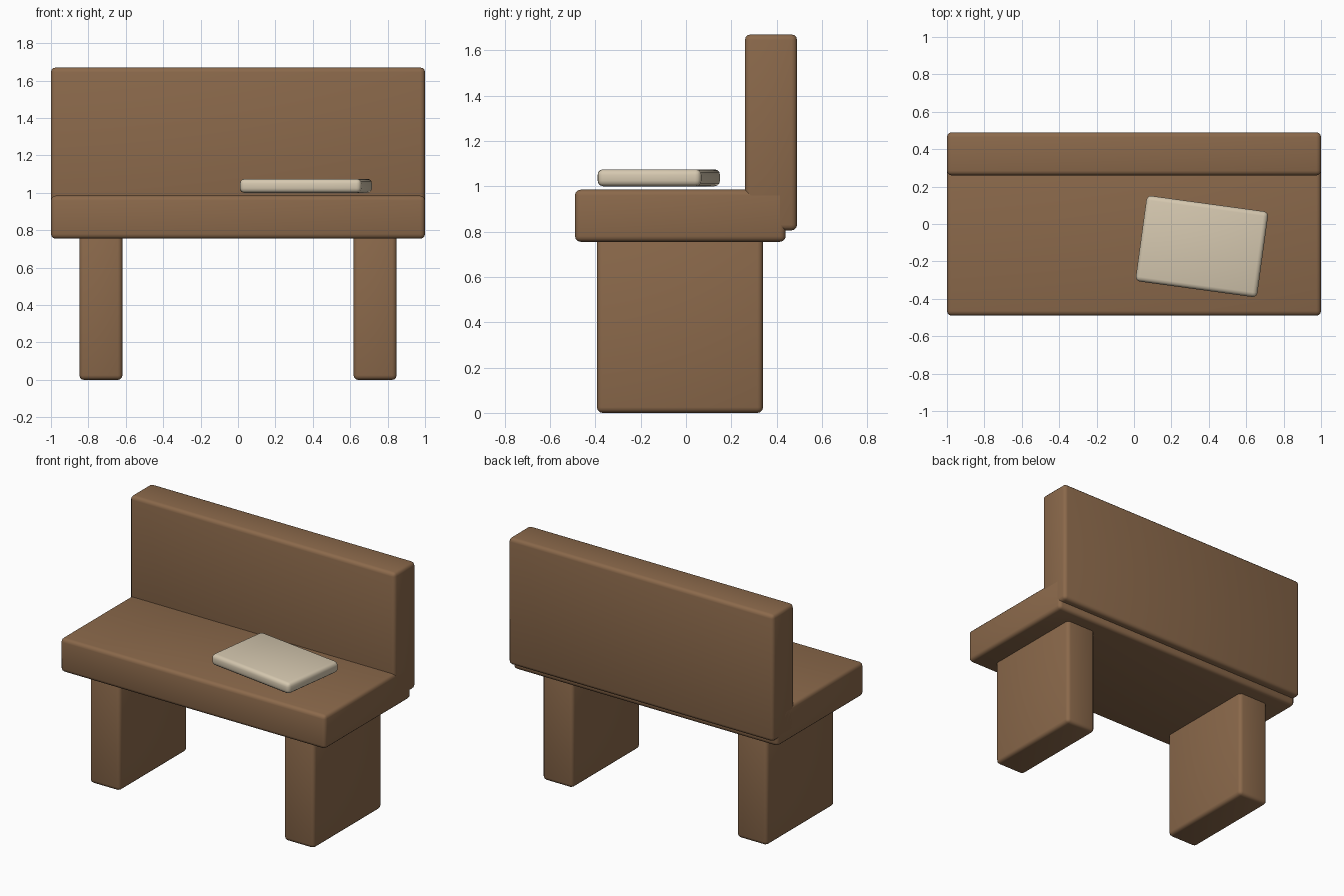
import bpy, math

if "Cube" in bpy.data.objects:
    bpy.data.objects.remove(bpy.data.objects["Cube"])


def material(name, rgb):
    m = bpy.data.materials.new(name)
    m.diffuse_color = (*rgb, 1)
    m.use_nodes = True
    m.node_tree.nodes["Principled BSDF"].inputs["Base Color"].default_value = m.diffuse_color
    return m


wood = material("brown_wood", (0.258, 0.141, 0.070))
cream = material("cream_paper", (0.665, 0.575, 0.430))


def rounded_box(name, lo, hi, mat, bevel=0.025, turn=0.0):
    """Box between two corners with rounded edges, turned about its own centre."""
    centre = [(a + b) / 2 for a, b in zip(lo, hi)]
    bpy.ops.mesh.primitive_cube_add(size=1, location=centre)
    ob = bpy.context.object
    ob.name = name
    ob.scale = [b - a for a, b in zip(lo, hi)]
    bpy.ops.object.transform_apply(location=False, rotation=False, scale=True)
    ob.rotation_euler.z = turn
    ob.data.materials.append(mat)
    mod = ob.modifiers.new("rounded_edges", 'BEVEL')
    mod.width = bevel
    mod.segments = 3
    bpy.ops.object.modifier_apply(modifier=mod.name)
    bpy.ops.object.shade_smooth_by_angle(angle=math.radians(35))
    return ob


# Seat slab and upright back slab
rounded_box("seat", (-1, -0.49, 0.755), (1, 0.44, 0.985), wood)
rounded_box("backrest", (-1, 0.26, 0.805), (1, 0.49, 1.67), wood)

# Two slab legs, set into the underside of the seat
for side, name in ((-1, "left_leg"), (1, "right_leg")):
    x = side * 0.733
    rounded_box(name, (x - 0.115, -0.393, 0), (x + 0.115, 0.34, 0.785), wood)

# Book lying just above the seat, slightly turned
cx, cy = 0.363, -0.12
rounded_box("book", (cx - 0.328, cy - 0.231, 1.0), (cx + 0.328, cy + 0.231, 1.075),
            cream, 0.025, math.radians(-7.8))
